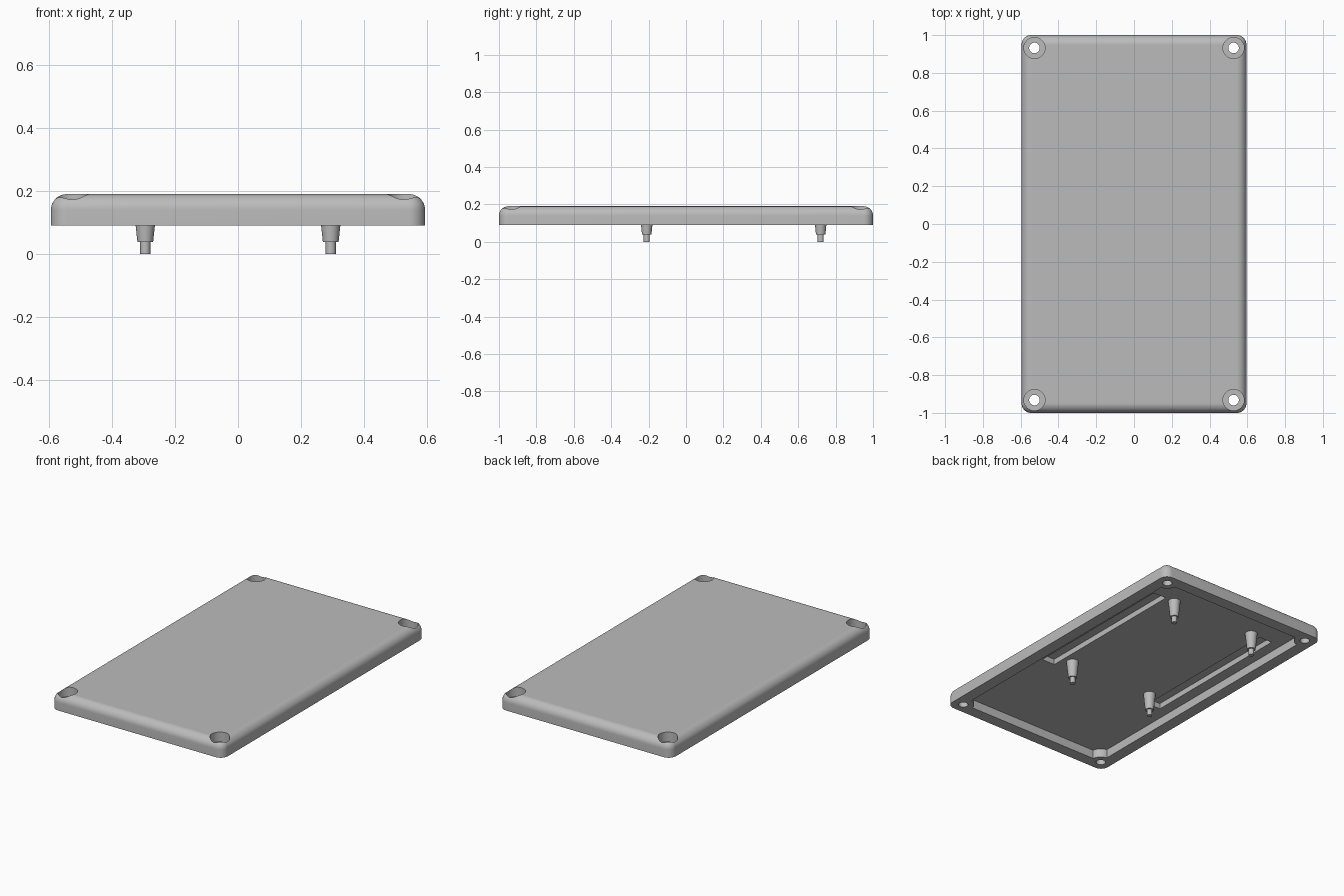
import bpy
import bmesh
from mathutils import Matrix

cube = bpy.data.objects.get("Cube")
if cube:
    bpy.data.objects.remove(cube, do_unlink=True)

HALF_X, HALF_Y = 0.595, 1.0
RIM_Z, TOP_Z = 0.09, 0.19
HOLE_X, HOLE_Y = 0.527, 0.932

grey = bpy.data.materials.new("plain grey")
grey.use_nodes = True
COLOUR = (0.5, 0.5, 0.5, 1)
grey.diffuse_color = COLOUR
grey.node_tree.nodes["Principled BSDF"].inputs["Base Color"].default_value = COLOUR


def finish(bm, name):
    mesh = bpy.data.meshes.new(name)
    bm.to_mesh(mesh)
    bm.free()
    mesh.materials.append(grey)
    obj = bpy.data.objects.new(name, mesh)
    bpy.context.collection.objects.link(obj)
    return obj


def add_box(bm, x0, x1, y0, y1, z0, z1):
    centre = Matrix.Translation(((x0 + x1) / 2, (y0 + y1) / 2, (z0 + z1) / 2))
    size = Matrix.Diagonal((x1 - x0, y1 - y0, z1 - z0, 1))
    bmesh.ops.create_cube(bm, size=1, matrix=centre @ size)


def add_cone(bm, x, y, z0, z1, r0, r1, sides=48):
    bmesh.ops.create_cone(bm, cap_ends=True, segments=sides, radius1=r0, radius2=r1,
                          depth=z1 - z0, matrix=Matrix.Translation((x, y, (z0 + z1) / 2)))


def box(name, *bounds):
    bm = bmesh.new()
    add_box(bm, *bounds)
    return finish(bm, name)


def corner_cylinders(name, radius, z0, z1):
    bm = bmesh.new()
    for x in (-HOLE_X, HOLE_X):
        for y in (-HOLE_Y, HOLE_Y):
            add_cone(bm, x, y, z0, z1, radius, radius)
    return finish(bm, name)


def activate(obj):
    bpy.ops.object.select_all(action='DESELECT')
    obj.select_set(True)
    bpy.context.view_layer.objects.active = obj


def cut(target, cutter):
    mod = target.modifiers.new("cut", 'BOOLEAN')
    mod.operation = 'DIFFERENCE'
    mod.solver = 'EXACT'
    mod.object = cutter
    activate(target)
    bpy.ops.object.modifier_apply(modifier=mod.name)
    bpy.data.objects.remove(cutter, do_unlink=True)


def smooth(obj):
    activate(obj)
    bpy.ops.object.shade_smooth_by_angle(angle=0.5)


# Lid body with rounded corners and rounded top edges
bm = bmesh.new()
add_box(bm, -HALF_X, HALF_X, -HALF_Y, HALF_Y, RIM_Z, TOP_Z)
rounded = [e for e in bm.edges if any(v.co.z > RIM_Z + 0.01 for v in e.verts)]
bmesh.ops.bevel(bm, geom=rounded, offset=0.05, segments=10, profile=0.5, affect='EDGES')
lid = finish(bm, "lid")

# Hollow underside that leaves round bosses at the corners
cavity = box("cavity_cutter", -0.52, 0.52, -0.925, 0.925, 0.03, 0.145)
cut(cavity, corner_cylinders("boss_cutter", 0.064, 0, 0.2))
cut(lid, cavity)

# Two long slots in the inner face
for side in (-1, 1):
    a, b = sorted((side * 0.36, side * 0.45))
    cut(lid, box("slot_cutter", a, b, -0.3, 0.72, 0.12, 0.18))

# Screw holes with counterbores
cut(lid, corner_cylinders("counterbore_cutter", 0.056, 0.13, 0.3))
cut(lid, corner_cylinders("screw_hole_cutter", 0.028, 0, 0.3))
smooth(lid)

# Tapered standoffs with locating pins
for side, x in (("right", -0.295), ("left", 0.295)):
    for end, y in (("front", -0.21), ("back", 0.72)):
        bm = bmesh.new()
        add_cone(bm, x, y, 0.038, 0.15, 0.025, 0.037, 32)
        add_cone(bm, x, y, 0, 0.05, 0.016, 0.016, 32)
        smooth(finish(bm, f"{end}_{side}_standoff"))
